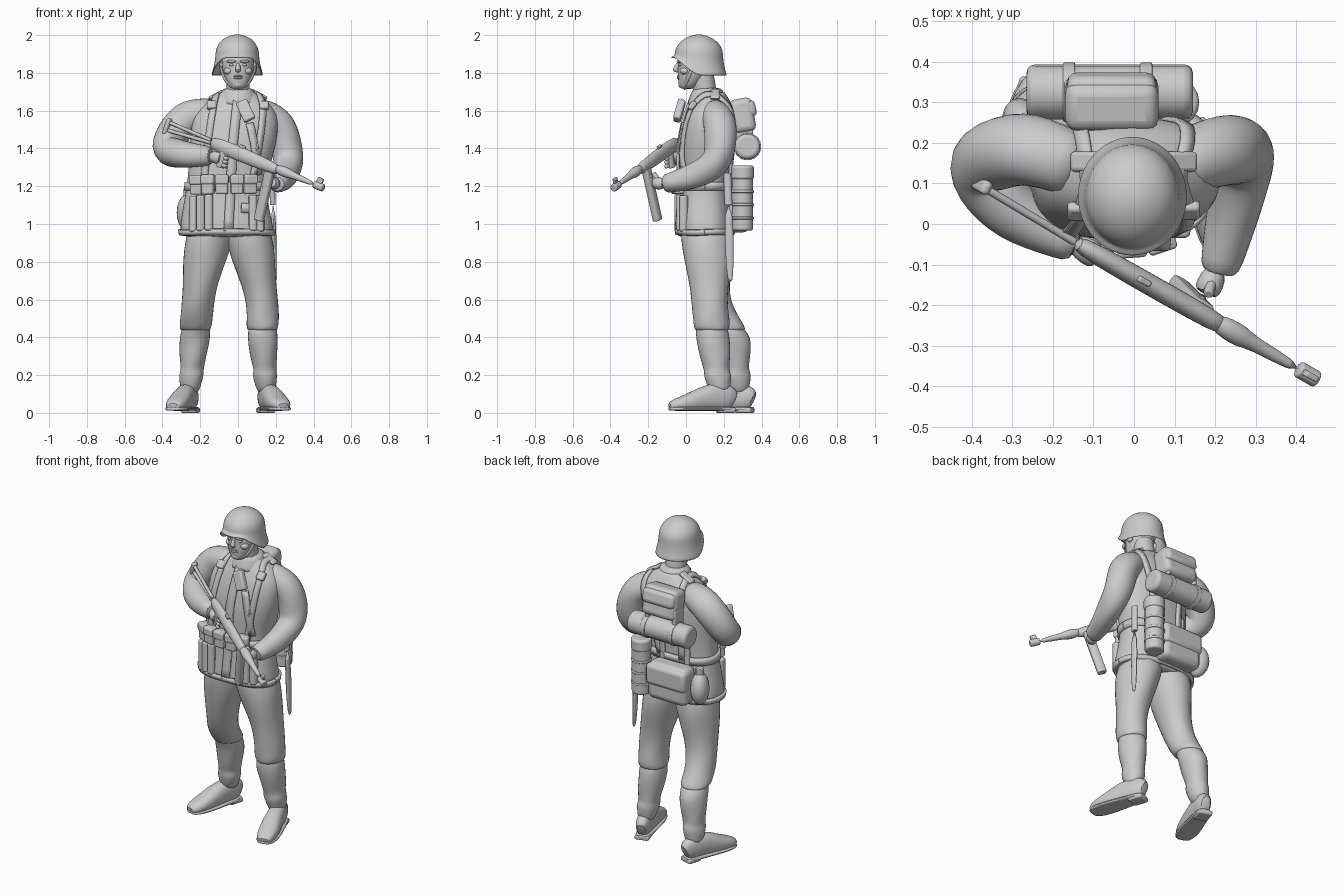
import bpy, bmesh, math, random
from mathutils import Vector as V, Matrix, Euler

if "Cube" in bpy.data.objects:
    bpy.data.objects.remove(bpy.data.objects["Cube"])
random.seed(4)
X, Y, Z = V((1, 0, 0)), V((0, 1, 0)), V((0, 0, 1))


def make(name, bm, sub=0, bevel=0, thick=0):
    bmesh.ops.recalc_face_normals(bm, faces=bm.faces)
    me = bpy.data.meshes.new(name)
    bm.to_mesh(me)
    bm.free()
    ob = bpy.data.objects.new(name, me)
    bpy.context.collection.objects.link(ob)
    if thick:
        m = ob.modifiers.new("thickness", 'SOLIDIFY')
        m.thickness, m.offset = thick, 0
    if bevel:
        m = ob.modifiers.new("bevel", 'BEVEL')
        m.width, m.segments, m.angle_limit = bevel, 3, math.radians(50)
    if sub:
        m = ob.modifiers.new("smooth", 'SUBSURF')
        m.levels = m.render_levels = sub
    bpy.context.view_layer.objects.active = ob
    ob.select_set(True)
    bpy.ops.object.shade_smooth_by_angle(angle=math.radians(50))
    ob.select_set(False)
    return ob


def bridge(bm, rings):
    for r, s in zip(rings, rings[1:]):
        for j in range(len(r)):
            k = (j + 1) % len(r)
            bm.faces.new((r[j], r[k], s[k], s[j]))


def refine(pts, k):
    """Catmull-Rom resampling, k steps per span."""
    out, e = [], len(pts) - 1
    for i in range(e):
        a, b, c, d = (pts[max(0, min(e, i + o))] for o in (-1, 0, 1, 2))
        for t in (j / k for j in range(k)):
            out.append([(2 * q + (r - p) * t + (2 * p - 5 * q + 4 * r - s) * t ** 2
                         + (3 * q - p - 3 * r + s) * t ** 3) / 2 for p, q, r, s in zip(a, b, c, d)])
    return out + [pts[e]]


def tube(name, pts, n=12, flat=False, fold=0, p=2, sub=1, up=Z, k=1, bevel=0):
    """Loft of superellipses: each point is x, y, z, half width, half height."""
    pts = refine(pts, k)
    bm, rings, P = bmesh.new(), [], [V(q[:3]) for q in pts]
    side = old = None
    for i, q in enumerate(pts):
        t = (P[min(i + 1, len(P) - 1)] - P[max(i - 1, 0)]).normalized()
        if flat:
            side, other = X, Y
        else:
            side = t.cross(up).normalized() if side is None else old.rotation_difference(t) @ side
            other, old = side.cross(t), t
        ring, ph = [], random.uniform(-.7, .7) + i * 1.3
        for j in range(n):
            w = 2 * math.pi * j / n
            c, s = math.cos(w), math.sin(w)
            f = 1 + fold * (math.sin(3 * w + ph) + random.uniform(-.6, .6))
            ring.append(bm.verts.new(P[i] + side * math.copysign(abs(c) ** (2 / p), c) * q[3] * f
                                     + other * math.copysign(abs(s) ** (2 / p), s) * q[-1] * f))
        rings.append(ring)
    bridge(bm, rings)
    bm.faces.new(rings[0])
    bm.faces.new(rings[-1])
    return make(name, bm, sub, bevel)


def rod(name, a, b, r, r2=None, n=12, bevel=.004, **kw):
    return tube(name, [(*a, r, r2 or r), (*b, r, r2 or r)], n=n, sub=0, bevel=bevel, **kw)


def solid(name, op, loc, dims, rot, bevel=0, **kw):
    bm = bmesh.new()
    op(bm, matrix=Matrix.Translation(loc) @ Euler(rot).to_matrix().to_4x4() @ Matrix.Diagonal((*dims, 1)), **kw)
    return make(name, bm, bevel=bevel)


def box(name, loc, dims, rot=(0, 0, 0), bevel=.01):
    return solid(name, bmesh.ops.create_cube, loc, dims, rot, bevel, size=1)


def ball(name, loc, dims, rot=(0, 0, 0)):
    return solid(name, bmesh.ops.create_uvsphere, loc, dims, rot, u_segments=16, v_segments=10, radius=1)


# jacket body and collar
jacket = tube("jacket", [(-.06, .1, .93, .235, .14), (-.06, .1, .98, .25, .15), (-.06, .1, 1.2, .21, .13),
    (-.03, .105, 1.4, .225, .147), (-.01, .13, 1.58, .225, .135), (0, .13, 1.675, .12, .09),
    (0, .12, 1.7, .085, .08)], n=28, flat=True, fold=.012, p=2.4, k=2)
tube("collar", [(0, .105, 1.62, .12, .11), (0, .115, 1.725, .085, .08)], flat=True, fold=.01, k=3)
bpy.context.view_layer.update()
surface = jacket.evaluated_get(bpy.context.evaluated_depsgraph_get())


def on_jacket(q, lift=.006):
    _, co, no, _ = surface.closest_point_on_mesh(V(q))
    return co + no * lift, no


def strap(name, pts, w, thick=.014):
    """Band laid on the jacket surface through guide points."""
    bm, rows = bmesh.new(), []
    S = [on_jacket(q) for q in refine(pts, 6)]
    for i, (co, no) in enumerate(S):
        t = S[min(i + 1, len(S) - 1)][0] - S[max(i - 1, 0)][0]
        s = t.cross(no).normalized() * w / 2
        rows.append((bm.verts.new(co - s), bm.verts.new(co + s)))
    for r, s in zip(rows, rows[1:]):
        bm.faces.new((r[0], r[1], s[1], s[0]))
    return make(name, bm, thick=thick)


# belt, hem, front flap and shoulder harness
for name, z, w in (("belt", 1.2, .045), ("hem_band", .96, .03)):
    turn = [k * math.pi / 8 for k in range(17)]
    strap(name, [(-.06 + .23 * math.cos(a), .1 + .15 * math.sin(a), z) for a in turn], w)
strap("front_flap", [(-.05, -.1, .96), (-.02, -.1, 1.5), (0, 0, 1.66)], .05)
for s in (-1, 1):
    x = s * .14
    strap("harness_strap", [(x - .05, -.05, 1.22), (x, 0, 1.6), (x, .12, 1.72), (x, .27, 1.6),
                            (x * .6 - .06, .3, 1.2)], .035)
    box("strap_buckle", on_jacket((x, .03, 1.63), .012)[0], (.05, .03, .05), (-.7, 0, 0))
    box("shoulder_tab", on_jacket((x, .16, 1.72))[0], (.09, .05, .02), (0, s * .5, 0))
    strap("hip_pocket_flap", [(x * .6 - .06, -.1, 1.09), (x * 1.4 - .06, -.02, 1.08)], .05)

# sleeves: shoulder, elbow, wrist
tube("right_sleeve", [(-.13, .14, 1.59, .08), (-.28, .185, 1.555, .093), (-.378, .14, 1.405, .086),
    (-.29, .025, 1.368, .074), (-.135, -.052, 1.36, .05)], n=14, fold=.03, up=Y, k=3)
tube("left_sleeve", [(.1, .14, 1.59, .08), (.22, .18, 1.52, .09), (.267, .165, 1.34, .082),
    (.245, .03, 1.25, .068), (.206, -.125, 1.21, .048)], n=14, fold=.03, up=X, k=3)


def hand(side, w, k, curl, spread):
    w, k, c, sp = V(w), V(k), V(curl), V(spread)
    tube(side + "_palm", [(*w, .03), (*w.lerp(k, .6), .036), (*k, .034)], n=10)
    for i in range(4):
        q = k + sp * (i - 1.5) * .02
        tube(side + "_finger", [(*q, .013), (*(q + (k - w) * .3 + c * .02), .013), (*(q + c * .055), .01)], n=8)
    rod(side + "_thumb", w.lerp(k, .3), w.lerp(k, .9) + sp * .05, .013, n=8)


hand("right", (-.15, -.045, 1.36), (-.085, -.085, 1.345), (.5, -.5, -.3), (.2, 0, 1))
hand("left", (.205, -.11, 1.21), (.175, -.175, 1.22), (-.85, -.4, .1), (.1, -.1, 1))

# trousers tucked into gaiters, then boots; each leg follows hip, knee, calf, ankle
levels = (1, .6, .4, .1)
for s, side, joints in ((-1, "right", [(-.14, .11), (-.212, .13), (-.228, .25), (-.255, .28)]),
                        (1, "left", [(.04, .11), (.13, .125), (.13, .14), (.15, .18)])):
    def ring(z, r):
        i = 0 if z > .6 else 1 if z > .4 else 2
        c = V(joints[i]).lerp(V(joints[i + 1]), (levels[i] - z) / (levels[i] - levels[i + 1]))
        return (*c, z, r, r * 1.12)

    thigh = zip((1, .87, .68, .55, .46, .435), (.12, .126, .094, .087, .087, .075))
    calf = zip((.47, .4, .3, .23, .19, .1), (.072, .082, .073, .062, .066, .045))
    tube(side + "_trouser_leg", [ring(*q) for q in thigh], n=16, flat=True, fold=.028, k=2)
    tube(side + "_gaiter", [ring(*q) for q in calf], n=14, flat=True, fold=.03, k=2)
    ankle = V((*joints[3], 0))
    heel, toe = ankle + V((-s * .018, .08, 0)), ankle + V((s * .09, -.27, 0))
    shape = list(zip((0, .1, .4, .7, .92, 1), (.03, .046, .052, .064, .054, .03), (.05, .075, .076, .045, .032, .02)))
    tube(side + "_boot", [(*(heel.lerp(toe, f) + Z * (h + .01)), a, h) for f, a, h in shape], n=14, p=2.4)
    tube(side + "_boot_sole", [(*(heel.lerp(toe, f) + Z * .022), a * 1.07, .011) for f, a, h in shape], p=4)
    box(side + "_boot_heel", heel.lerp(toe, .14) + Z * .014, (.085, .09, .028), (0, 0, s * .3))

# neck, head and face
rod("neck", (0, .11, 1.64), (0, .08, 1.82), .062, flat=True)
tube("head", [(0, .005, 1.715, .03, .028), (0, .015, 1.735, .055, .055), (0, .045, 1.81, .084, .09),
    (0, .06, 1.9, .09, .1)], n=16, flat=True, k=2)
tube("nose", [(0, -.04, 1.86, .009), (0, -.06, 1.812, .018), (0, -.045, 1.802, .013)], n=8, flat=True)
for z in (1.772, 1.783):
    ball("lip", (0, -.038, z), (.023, .01, .006))
ball("chin", (0, -.022, 1.738), (.027, .018, .018))
for s in (-1, 1):
    ball("brow", (s * .035, -.034, 1.861), (.028, .014, .008), (0, 0, s * .3))
    ball("eye", (s * .034, -.03, 1.842), (.014, .01, .007))
    ball("cheek", (s * .05, -.005, 1.81), (.026, .028, .02))
    ball("ear", (s * .088, .07, 1.825), (.012, .022, .033))
    tube("chin_strap", [(s * .095, .04, 1.84, .005, .01), (s * .065, 0, 1.75, .005, .01), (0, -.012, 1.712, .005, .01)], k=2)

# helmet: elliptical dome, then a flared skirt that rises over the brow
bm, rings = bmesh.new(), []
for i in range(10):
    dome = (i + .5) / 6.5 * math.pi / 2
    flare = max(0, i - 6) / 3
    loop = []
    for j in range(32):
        w = math.pi * j / 16
        rim = 1.785 + .095 * min(1, 1.25 * max(0, -math.sin(w)) ** 1.3)
        r = math.sin(dome) if i <= 6 else 1 + .2 * flare ** 2
        z = 1.9 + .1 * math.cos(dome) if i <= 6 else 1.9 + (rim - 1.9) * flare
        loop.append(bm.verts.new((-.004 + .112 * r * math.cos(w), .068 + (.105 + .02 * r) * r * math.sin(w) * (1 - .05 * flare), z)))
    rings.append(loop)
bridge(bm, rings)
bm.faces.new(rings[0])
make("helmet", bm, sub=1, thick=.008)

# gun, laid out along one line from receiver to muzzle
rear, muzzle = V((-.145, -.045, 1.44)), V((.452, -.384, 1.19))


def along(f, drop=0):
    return rear.lerp(muzzle, f) - Z * drop


tube("gun_receiver", [(*along(f, .005), a, b) for f, a, b in ((0, .018, .025), (.06, .027, .043),
     (.4, .028, .04), (.58, .026, .03), (.61, .02, .02))])
tube("gun_barrel", [(*along(f), r) for f, r in ((.57, .02), (.63, .029), (.69, .029), (.72, .018), (.93, .015))])
rod("gun_muzzle", along(.92), along(1), .021, bevel=.006)
for name, f in (("front_sight", .97), ("rear_sight", .28)):
    box(name, along(f, -.03), (.035, .015, .035), (0, .4, -.5), .004)
rod("gun_magazine", (.17, -.21, 1.29), (.11, -.15, 1.02), .026, .02, p=4, up=V((.5, .85, 0)))
rod("gun_grip", (-.07, -.09, 1.4), (-.095, -.075, 1.3), .018, .024, up=V((1, -.6, 0)))
for h in (0, .045):
    rod("stock_rod", (-.37, .09, 1.495 + h), along(0, .01 - h * .3), .01, n=8)
box("stock_plate", (-.375, .095, 1.515), (.025, .035, .09), (0, .35, -.5))

# belt pouches, long pouches and chest lamp
for i in range(5):
    co, no = on_jacket((-.25 + i * .082, -.08, 1.21), .02)
    yaw = (0, 0, math.atan2(no.x, -no.y))
    box("belt_pouch", co, (.065, .05, .105), yaw)
    box("pouch_flap", co + no * .012 + Z * .025, (.073, .04, .05), yaw)
    co = on_jacket((-.27 + i * .053 + (i > 2) * .21, -.08, 1.07))[0]
    rod("long_pouch", co - Z * .1, co + Z * .09, .023, n=10, flat=True, p=3, bevel=.01)
box("chest_lamp", (.04, -.035, 1.6), (.065, .04, .115), (-.25, -.45, 0))
strap("chest_strap", [(.07, -.1, 1.55), (.15, -.08, 1.25)], .04)

# back equipment: pack, blanket roll, bread bag, canteen, canister, bayonet
box("upper_pack", (-.055, .3, 1.575), (.23, .12, .18), (.18, 0, 0), .03)
box("upper_pack_flap", (-.055, .335, 1.61), (.22, .07, .09), (.22, 0, 0), .025)
rod("blanket_roll", (-.265, .325, 1.41), (.145, .325, 1.41), .068, n=18, bevel=.02)
for x in (-.16, .03):
    rod("roll_strap", (x - .015, .325, 1.41), (x + .015, .325, 1.41), .073, n=18)
    box("pack_strap", (x, .31, 1.5), (.025, .09, .12))
    strap("bag_loop", [(x - .03, .3, 1.3), (x - .03, .3, 1.14)], .03)
box("bread_bag", (-.09, .275, 1.07), (.27, .12, .23), bevel=.035)
box("bread_bag_flap", (-.09, .3, 1.11), (.275, .09, .13), bevel=.025)
ball("canteen", (-.265, .24, 1.06), (.055, .075, .1), (0, 0, .5))
rod("canteen_neck", (-.265, .24, 1.14), (-.265, .24, 1.19), .024, flat=True)
tin = V((.1, .3, 0))
rod("mask_canister", tin + Z * .965, tin + Z * 1.25, .056, n=18, flat=True, bevel=.012)
rod("canister_lid", tin + Z * 1.235, tin + Z * 1.31, .061, n=18, flat=True, bevel=.014)
for i in range(3):
    rod("canister_rib", tin + Z * (1.025 + i * .07), tin + Z * (1.04 + i * .07), .06, n=18, flat=True)
tube("scabbard", [(.197, .235, .69, .006, .01), (.195, .232, .75, .012, .022), (.185, .225, 1.12, .016, .028)], flat=True)
rod("bayonet_handle", (.185, .225, 1.1), (.178, .218, 1.27), .015, .021, flat=True)
